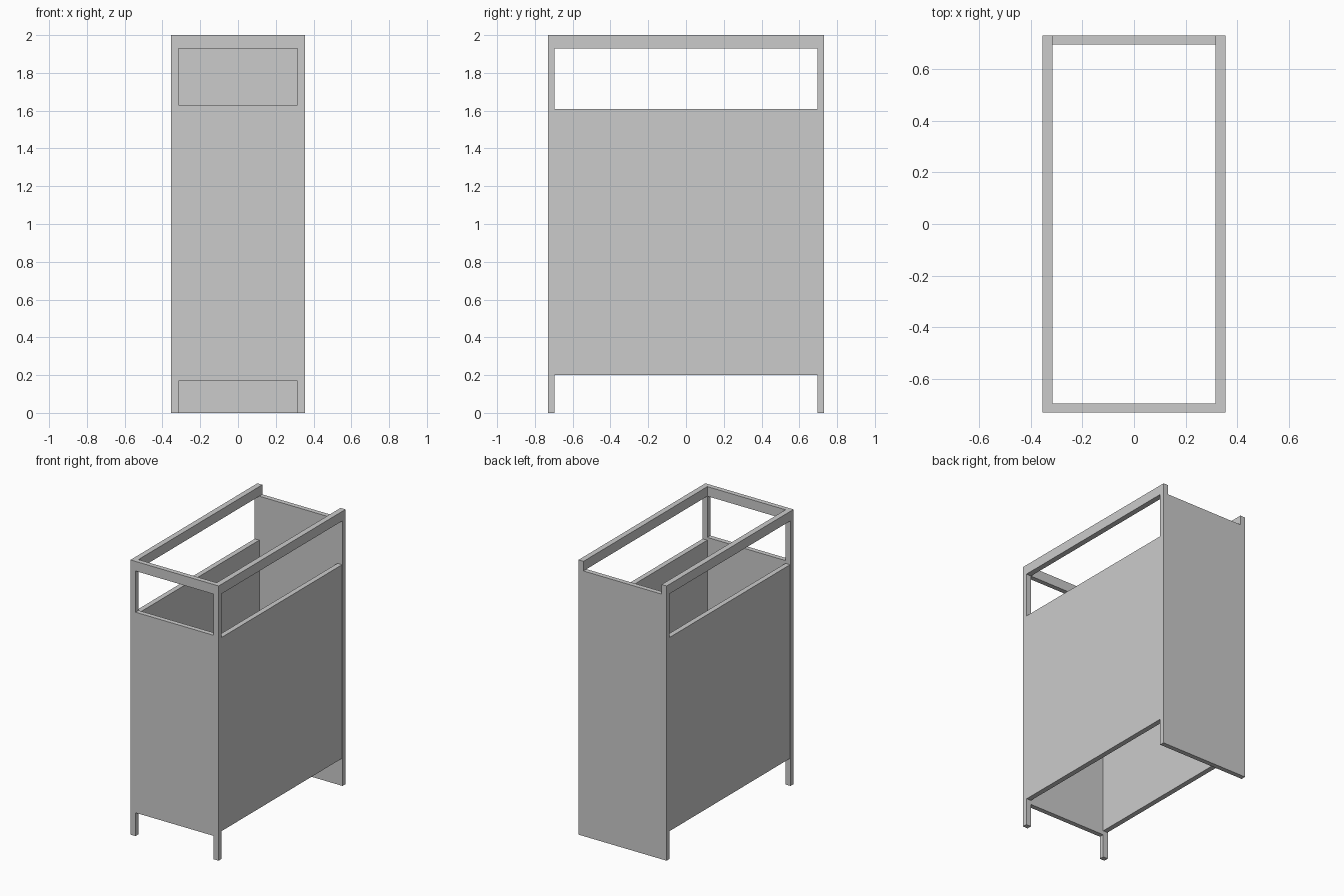
import bpy, bmesh
from mathutils import Vector

if "Cube" in bpy.data.objects:
    bpy.data.objects.remove(bpy.data.objects["Cube"])

W, D, H = 0.355, 0.73, 2.0      # half width, half depth, height
IX, IY = 0.315, 0.695           # inner faces of the frame
RAIL = 1.93                     # underside of the top rails


def finish(name, bm):
    bmesh.ops.recalc_face_normals(bm, faces=bm.faces)
    mesh = bpy.data.meshes.new(name)
    bm.to_mesh(mesh)
    bm.free()
    ob = bpy.data.objects.new(name, mesh)
    bpy.context.collection.objects.link(ob)
    return ob


def box(name, x, y, z):
    bm = bmesh.new()
    bmesh.ops.create_cube(bm, size=1)
    for v in bm.verts:
        v.co = Vector([(a + b) / 2 + c * (b - a) for c, (a, b) in zip(v.co, (x, y, z))])
    return finish(name, bm)


def plate(name, loops, y0, y1):
    """Extrude an x-z outline (with optional holes) along y."""
    bm = bmesh.new()
    edges = []
    for loop in loops:
        vs = [bm.verts.new((x, y0, z)) for x, z in loop]
        edges += [bm.edges.new((a, b)) for a, b in zip(vs, vs[1:] + vs[:1])]
    bmesh.ops.triangle_fill(bm, use_beauty=True, edges=edges, normal=(0, -1, 0))
    res = bmesh.ops.extrude_face_region(bm, geom=bm.faces[:], use_keep_orig=True)
    moved = [g for g in res["geom"] if isinstance(g, bmesh.types.BMVert)]
    bmesh.ops.translate(bm, verts=moved, vec=(0, y1 - y0, 0))
    return finish(name, bm)


# Front frame: two legs, solid panel and an open window under the top rail
outline = [(-W, 0), (-IX, 0), (-IX, 0.17), (IX, 0.17), (IX, 0), (W, 0), (W, H), (-W, H)]
window = [(-IX, 1.63), (IX, 1.63), (IX, RAIL), (-IX, RAIL)]
plate("front_frame", [outline, window], -D, -IY)

# Back panel: reaches the floor, stops below the rails between the corners
back = [(-W, 0), (W, 0), (W, H), (IX, H), (IX, RAIL), (-IX, RAIL), (-IX, H), (-W, H)]
plate("back_panel", [back], IY, D)

# Side panels and top rails
for side, s in (("left", -1), ("right", 1)):
    box(side + "_panel", sorted((s * IX, s * (W - 0.003))), (-IY, IY), (0.2, 1.61))
    box(side + "_top_rail", sorted((s * IX, s * W)), (-IY, IY), (RAIL, H))
